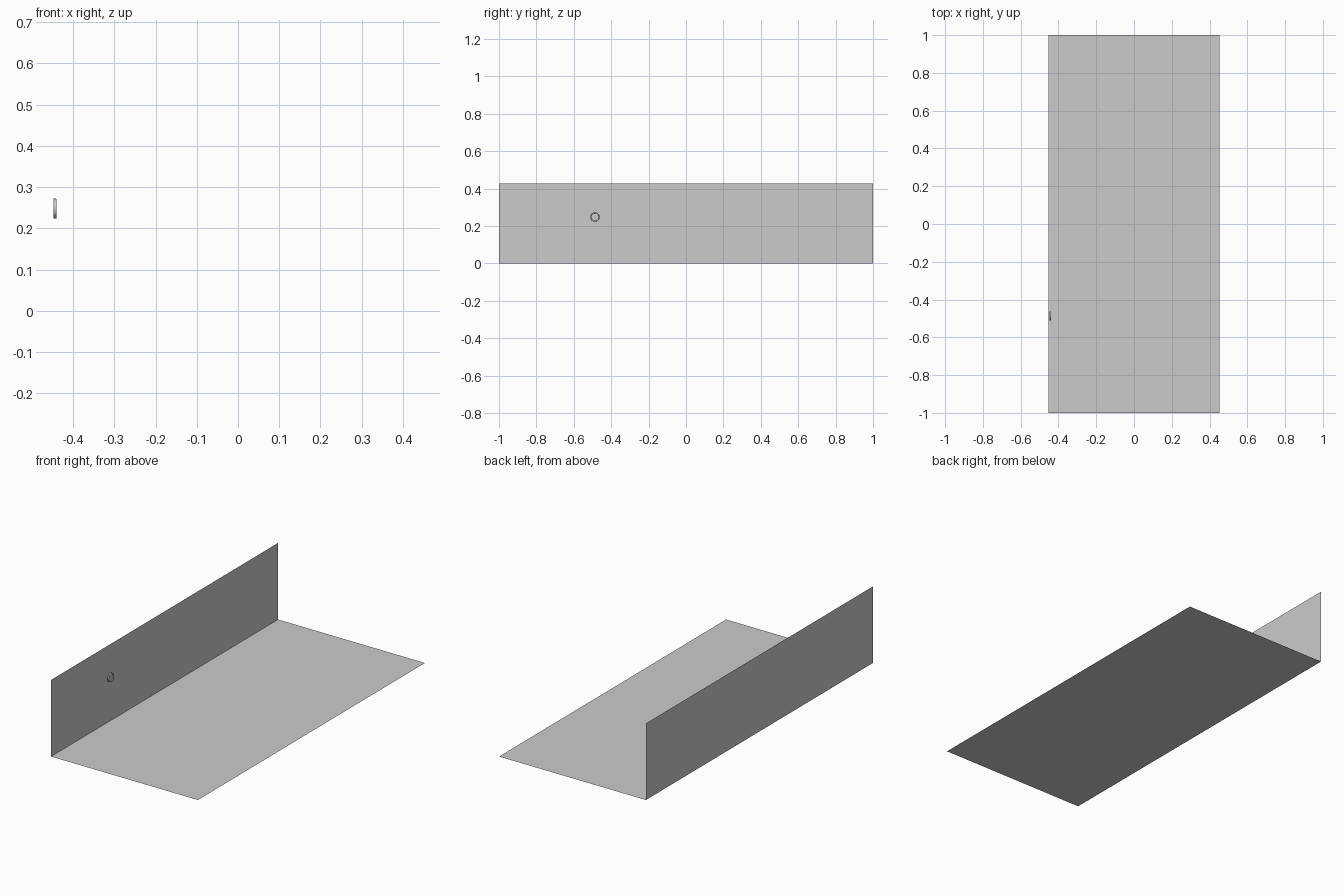
import bpy
import bmesh
from mathutils import Matrix, Vector

if "Cube" in bpy.data.objects:
    bpy.data.objects.remove(bpy.data.objects["Cube"])

HALF_W, HALF_L, WALL_H = 0.453, 1.0, 0.427


def make_object(name, bm):
    mesh = bpy.data.meshes.new(name)
    bm.to_mesh(mesh)
    bm.free()
    obj = bpy.data.objects.new(name, mesh)
    bpy.context.collection.objects.link(obj)
    return obj


def sheet(name, corners):
    bm = bmesh.new()
    bm.faces.new([bm.verts.new(c) for c in corners])
    return make_object(name, bm)


# Floor sheet
sheet("floor", [(-HALF_W, -HALF_L, 0), (HALF_W, -HALF_L, 0),
                (HALF_W, HALF_L, 0), (-HALF_W, HALF_L, 0)])

# Side wall sheet, facing the floor
sheet("side_wall", [(-HALF_W, -HALF_L, 0), (-HALF_W, HALF_L, 0),
                    (-HALF_W, HALF_L, WALL_H), (-HALF_W, -HALF_L, WALL_H)])

# Small round button just off the wall: lathed rim with a recessed face
bm = bmesh.new()
profile = [(0, -0.447), (0.0245, -0.447), (0.0235, -0.440),
           (0.021, -0.440), (0.020, -0.443), (0, -0.443)]
points = [bm.verts.new((x, 0, r)) for r, x in profile]
edges = [bm.edges.new(pair) for pair in zip(points, points[1:])]
bmesh.ops.spin(bm, geom=points + edges, cent=(0, 0, 0), axis=(1, 0, 0),
               angle=6.283185307, steps=24)
bmesh.ops.remove_doubles(bm, verts=bm.verts, dist=0.0001)
bmesh.ops.recalc_face_normals(bm, faces=bm.faces)
bmesh.ops.transform(bm, matrix=Matrix.Translation(Vector((0, -0.487, 0.248))),
                    verts=bm.verts)
button = make_object("wall_button", bm)
bpy.context.view_layer.objects.active = button
button.select_set(True)
bpy.ops.object.shade_smooth_by_angle()
